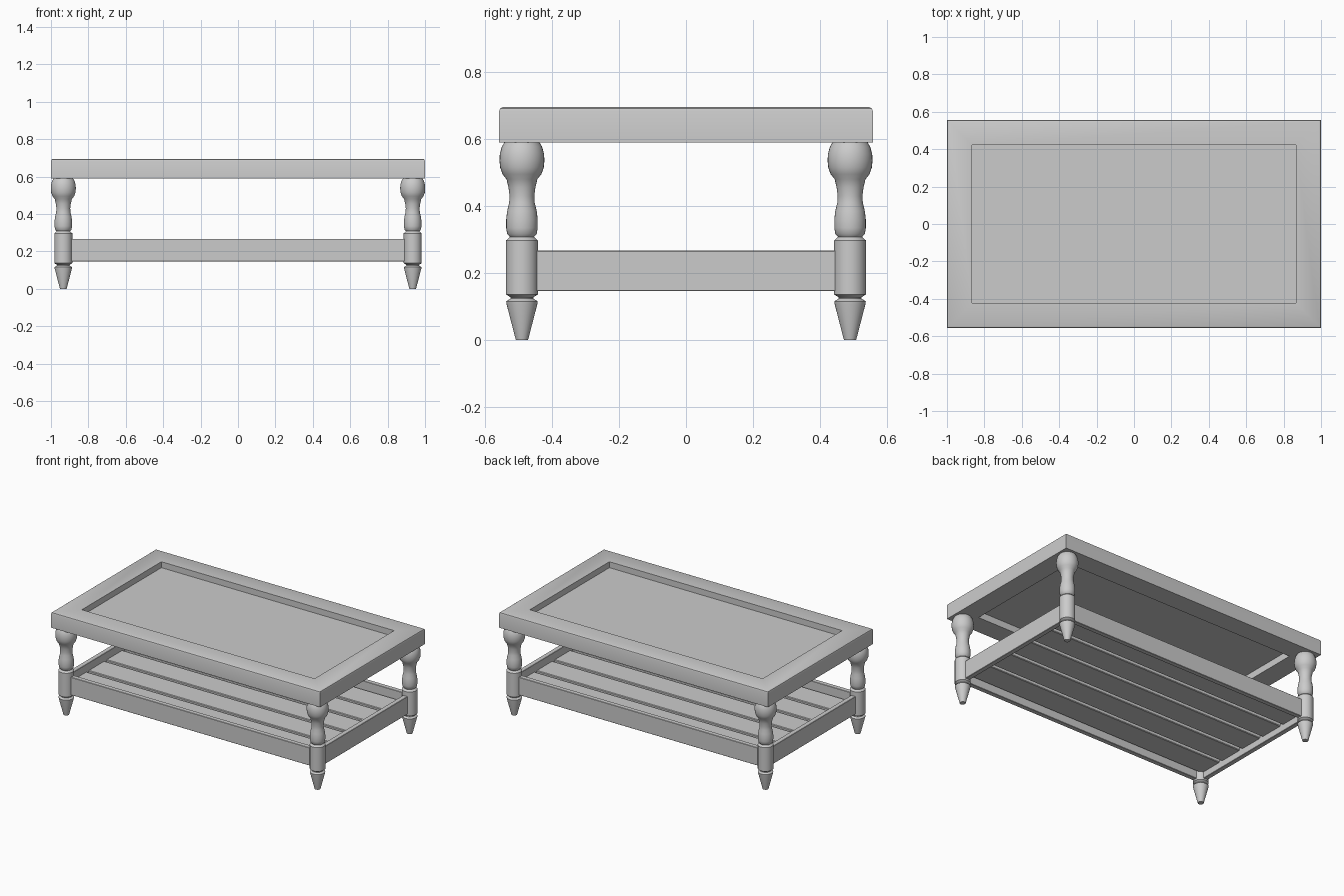
import bpy, bmesh, math
from mathutils import Matrix

if "Cube" in bpy.data.objects:
    bpy.data.objects.remove(bpy.data.objects["Cube"])

LEG_X, LEG_Y = 0.934, 0.489


def finish(bm, name, angle=35):
    bmesh.ops.recalc_face_normals(bm, faces=bm.faces)
    me = bpy.data.meshes.new(name)
    bm.to_mesh(me)
    bm.free()
    ob = bpy.data.objects.new(name, me)
    bpy.context.collection.objects.link(ob)
    bpy.ops.object.select_all(action='DESELECT')
    ob.select_set(True)
    bpy.context.view_layer.objects.active = ob
    bpy.ops.object.shade_smooth_by_angle(angle=math.radians(angle))
    return ob


def box(name, x, y, z, bevel=0.004):
    """Box from (min, max) ranges with slightly eased edges."""
    bm = bmesh.new()
    size = [r[1] - r[0] for r in (x, y, z)]
    mid = [(r[0] + r[1]) / 2 for r in (x, y, z)]
    bmesh.ops.create_cube(bm, size=1)
    bmesh.ops.scale(bm, vec=size, verts=bm.verts)
    bmesh.ops.translate(bm, vec=mid, verts=bm.verts)
    if bevel:
        bmesh.ops.bevel(bm, geom=bm.edges[:], offset=bevel, segments=1, affect='EDGES')
    return finish(bm, name)


def mitred_frame(name, hx, hy, profile):
    """Sweep a closed (inset, z) profile round a rectangle with mitred corners."""
    bm = bmesh.new()
    rings = [[bm.verts.new((sx * (hx - i), sy * (hy - i), z)) for i, z in profile]
             for sx, sy in ((-1, -1), (1, -1), (1, 1), (-1, 1))]
    n = len(profile)
    for a in range(4):
        r, s = rings[a], rings[(a + 1) % 4]
        for k in range(n):
            bm.faces.new((r[k], s[k], s[(k + 1) % n], r[(k + 1) % n]))
    return finish(bm, name)


def turned(name, profile, x, y, sides=32):
    """Lathe an (r, z) profile about a vertical axis."""
    bm = bmesh.new()
    pts = [(0, profile[0][1])] + profile + [(0, profile[-1][1])]
    vs = [bm.verts.new((r, 0, z)) for r, z in pts]
    es = [bm.edges.new(p) for p in zip(vs, vs[1:])]
    bmesh.ops.spin(bm, geom=vs + es, cent=(0, 0, 0), axis=(0, 0, 1),
                   angle=math.tau, steps=sides, use_duplicate=False)
    bmesh.ops.remove_doubles(bm, verts=bm.verts, dist=1e-4)
    bmesh.ops.transform(bm, matrix=Matrix.Translation((x, y, 0)), verts=bm.verts)
    return finish(bm, name)


# Tabletop: mitred frame and recessed panel
mitred_frame("top_frame", 1.0, 0.557,
             [(0, 0.59), (0, 0.683), (0.003, 0.691), (0.011, 0.695),
              (0.135, 0.695), (0.135, 0.59)])
box("top_panel", (-0.875, 0.875), (-0.432, 0.432), (0.635, 0.655), 0)

# Turned legs
leg = [(0.018, 0), (0.046, 0.108), (0.047, 0.116), (0.034, 0.124), (0.034, 0.128),
       (0.048, 0.137), (0.048, 0.297), (0.036, 0.308), (0.044, 0.317), (0.047, 0.335),
       (0.047, 0.36), (0.044, 0.385), (0.038, 0.41), (0.037, 0.43), (0.040, 0.455),
       (0.046, 0.48), (0.058, 0.495), (0.065, 0.515), (0.067, 0.535), (0.066, 0.555),
       (0.060, 0.577), (0.052, 0.59)]
for sx, nx in ((-1, "left"), (1, "right")):
    for sy, ny in ((-1, "front"), (1, "back")):
        turned(f"{ny}_{nx}_leg", leg, sx * LEG_X, sy * LEG_Y)

# Shelf rails between the legs
T = 0.016
for s, nx, ny in ((-1, "left", "front"), (1, "right", "back")):
    box(f"{ny}_rail", (-LEG_X, LEG_X), (s * LEG_Y - T, s * LEG_Y + T), (0.147, 0.267), 0.002)
    box(f"{nx}_rail", (s * LEG_X - T, s * LEG_X + T), (-LEG_Y, LEG_Y), (0.147, 0.267), 0.002)

# Shelf slats
PITCH, HALF = 0.19, 0.084
for i in range(5):
    y = (i - 2) * PITCH
    box(f"shelf_slat_{i + 1}", (-LEG_X + 0.01, LEG_X - 0.01), (y - HALF, y + HALF), (0.19, 0.215))
